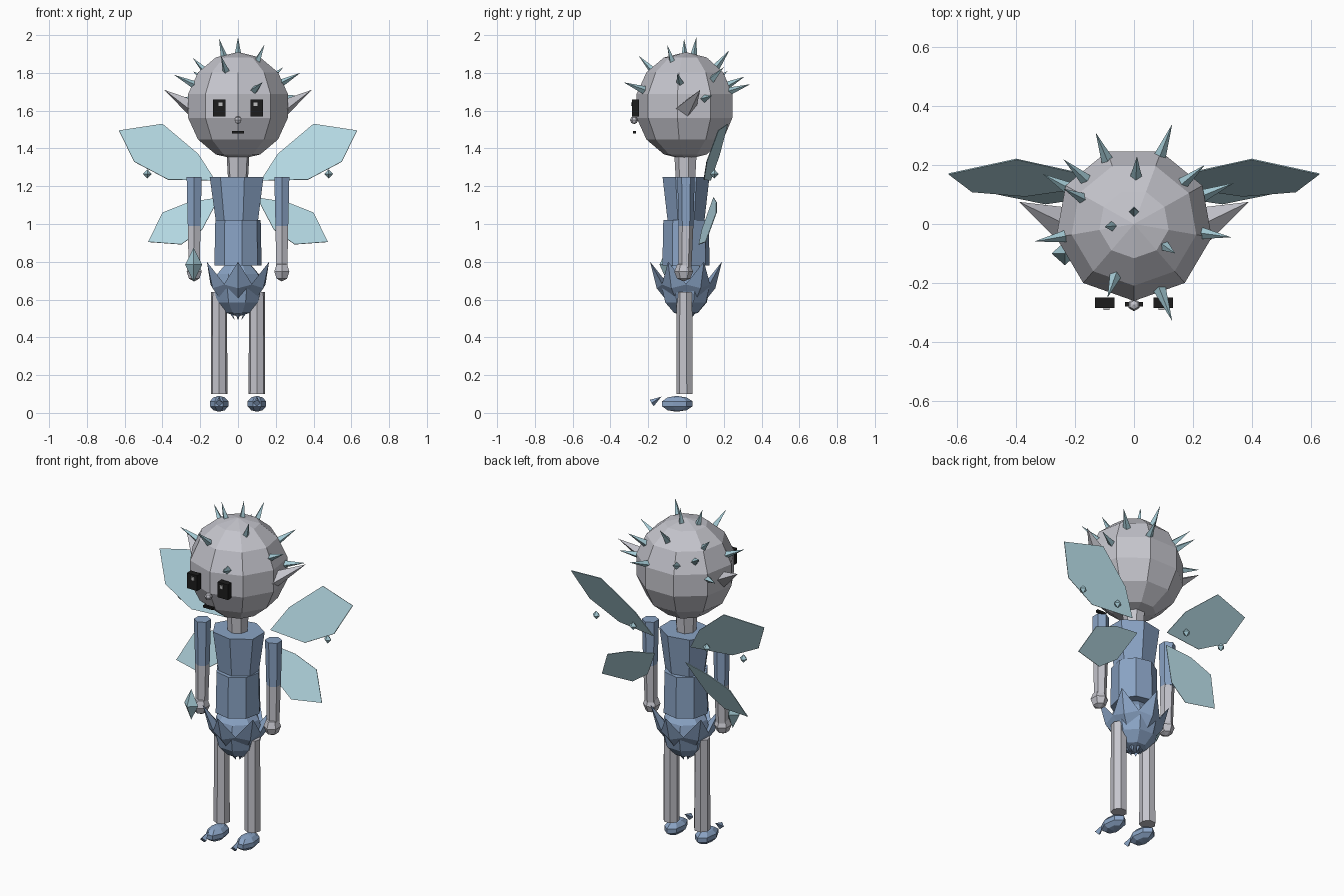
import bpy, bmesh, math
from mathutils import Vector, Matrix

cube = bpy.data.objects.get("Cube")
if cube:
    bpy.data.objects.remove(cube, do_unlink=True)


def material(name, r, g, b):
    # Colour given as sRGB 0-1, stored as linear
    col = tuple(((c + 0.055) / 1.055) ** 2.4 for c in (r, g, b)) + (1.0,)
    m = bpy.data.materials.new(name)
    m.use_nodes = True
    m.diffuse_color = col
    m.node_tree.nodes["Principled BSDF"].inputs["Base Color"].default_value = col
    return m


skin = material("skin grey", 0.77, 0.77, 0.80)
cloth = material("cloth blue", 0.54, 0.64, 0.77)
wing = material("wing pale blue", 0.70, 0.84, 0.88)
crystal = material("crystal teal", 0.64, 0.79, 0.83)
black = material("black", 0.11, 0.11, 0.11)
glint = material("glint grey", 0.75, 0.75, 0.75)


def finish(name, bm, mat):
    bmesh.ops.recalc_face_normals(bm, faces=bm.faces)
    mesh = bpy.data.meshes.new(name)
    bm.to_mesh(mesh)
    bm.free()
    mesh.materials.append(mat)
    ob = bpy.data.objects.new(name, mesh)
    bpy.context.collection.objects.link(ob)
    return ob


def cone(name, start, end, r1, r2, sides, mat, flat=1.0, turn=0.0):
    # Tapered prism from start to end
    a, b = Vector(start), Vector(end)
    rot = (b - a).to_track_quat('Z', 'Y').to_matrix().to_4x4()
    place = (Matrix.Translation((a + b) / 2) @ rot @ Matrix.Diagonal((1, flat, 1, 1))
             @ Matrix.Rotation(math.radians(turn), 4, 'Z'))
    bm = bmesh.new()
    bmesh.ops.create_cone(bm, cap_ends=True, segments=sides, radius1=r1, radius2=r2,
                          depth=(b - a).length, matrix=place)
    return finish(name, bm, mat)


def ball(name, centre, radii, sides, rings, mat, turn=0.0):
    bm = bmesh.new()
    place = (Matrix.Translation(centre) @ Matrix.Diagonal((*radii, 1))
             @ Matrix.Rotation(math.radians(turn), 4, 'Z'))
    bmesh.ops.create_uvsphere(bm, u_segments=sides, v_segments=rings, radius=1, matrix=place)
    return finish(name, bm, mat)


def box(name, centre, size, mat):
    bm = bmesh.new()
    bmesh.ops.create_cube(bm, size=1, matrix=Matrix.Translation(centre) @ Matrix.Diagonal((*size, 1)))
    return finish(name, bm, mat)


def plate(name, points, mat):
    # Thin flat panel
    bm = bmesh.new()
    bm.faces.new([bm.verts.new(p) for p in points])
    ob = finish(name, bm, mat)
    mod = ob.modifiers.new("thickness", 'SOLIDIFY')
    mod.thickness = 0.004
    mod.offset = 0
    return ob


# Head and face
head_centre = Vector((0, 0, 1.625))
ball("head", head_centre, (0.275, 0.268, 0.285), 9, 7, skin, turn=20)
ball("nose", (0, -0.275, 1.55), (0.021, 0.021, 0.021), 6, 4, skin)
box("mouth", (0, -0.272, 1.486), (0.062, 0.016, 0.014), black)

# Head spikes, given by the plan position and height of each tip
spike_tips = [
    (0, 0.055, 1.99), (-0.1, -0.01, 1.98), (0.14, -0.1, 1.95), (0.01, 0.23, 1.92),
    (-0.24, 0.12, 1.88), (0.24, 0.2, 1.83), (-0.13, 0.31, 1.78), (0.13, 0.34, 1.74),
    (-0.34, -0.06, 1.79), (0.33, -0.045, 1.80), (-0.09, -0.25, 1.89), (0.13, -0.33, 1.75),
    (-0.24, 0.22, 1.81), (0.34, 0.14, 1.68), (-0.31, 0.17, 1.67),
]
for i, tip in enumerate(spike_tips):
    out = (Vector(tip) - head_centre).normalized()
    cone(f"head_spike_{i}", head_centre + out * 0.25, tip, 0.022, 0, 4, crystal)

# Neck and torso
cone("neck", (0, 0, 1.25), (0, 0, 1.37), 0.055, 0.062, 7, skin)
cone("chest", (0, 0, 1.02), (0, 0, 1.25), 0.118, 0.15, 7, cloth, flat=0.85, turn=13)
cone("waist", (0, 0, 0.78), (0, 0, 1.02), 0.127, 0.122, 8, cloth, turn=10)

# Hips with six upturned petals
ball("hips", (0, 0, 0.66), (0.135, 0.135, 0.15), 8, 6, cloth, turn=20)
for i in range(6):
    spin = Matrix.Rotation(math.radians(60 * i - 90), 3, 'Z')
    tip, left, right, low, ridge, inner = [spin @ Vector(p) for p in (
        (0.19, 0, 0.80), (0.125, -0.075, 0.68), (0.125, 0.075, 0.68),
        (0.02, 0, 0.49), (0.155, 0, 0.66), (0.11, 0, 0.70))]
    bm = bmesh.new()
    for p in (tip, left, right, low, ridge, inner):
        bm.verts.new(p)
    bmesh.ops.convex_hull(bm, input=bm.verts[:])
    finish(f"skirt_petal_{i}", bm, cloth)

# Wing outlines in front elevation, leaning on a slanted plane
upper = [(0.12, 1.23), (0.21, 1.37), (0.4, 1.53), (0.63, 1.495), (0.55, 1.33), (0.37, 1.235)]
lower = [(0.1, 1.14), (0.26, 1.115), (0.4, 1.06), (0.475, 0.905), (0.3, 0.892), (0.19, 0.97)]

# Paired parts
for s, side in ((1, "left"), (-1, "right")):
    # Face
    box(f"{side}_eye", (s * 0.1, -0.267, 1.613), (0.066, 0.036, 0.09), black)
    box(f"{side}_eye_glint", (s * 0.093, -0.286, 1.634), (0.02, 0.012, 0.02), glint)
    cone(f"{side}_ear", (s * 0.235, 0, 1.61), (s * 0.39, 0.075, 1.71), 0.06, 0, 4, skin, flat=0.75)

    # Arm
    arm = s * 0.232
    cone(f"{side}_sleeve", (arm, 0, 0.99), (arm, 0, 1.25), 0.039, 0.046, 6, cloth)
    cone(f"{side}_forearm", (arm, -0.005, 0.77), (arm, 0, 0.99), 0.034, 0.039, 6, skin)
    ball(f"{side}_hand", (arm, -0.012, 0.748), (0.046, 0.05, 0.052), 6, 4, skin)

    # Leg and slipper
    leg = s * 0.1
    cone(f"{side}_leg", (leg, -0.006, 0.1), (leg, -0.006, 0.64), 0.045, 0.043, 7, skin)
    ball(f"{side}_slipper", (leg, -0.05, 0.048), (0.053, 0.09, 0.042), 7, 5, cloth)
    cone(f"{side}_toe_curl", (leg, -0.182, 0.052), (leg, -0.13, 0.086), 0.02, 0, 4, cloth)

    # Wings
    plate(f"{side}_upper_wing",
          [(s * x, 0.13 - 0.15 * (x - 0.12) + 0.44 * (z - 1.23), z) for x, z in upper], wing)
    plate(f"{side}_lower_wing",
          [(s * x, 0.145 + 0.17 * (x - 0.12) + 0.45 * (z - 1.13), z) for x, z in lower], wing)

    # Floating sparkles
    for label, x in (("inner", 0.24), ("outer", 0.48)):
        ball(f"{side}_{label}_sparkle", (s * x, 0.15, 1.265), (0.023, 0.023, 0.025), 4, 2, crystal)

# Crystal beside the right hand
ball("hand_crystal", (-0.235, -0.1, 0.785), (0.045, 0.04, 0.09), 4, 2, crystal)
